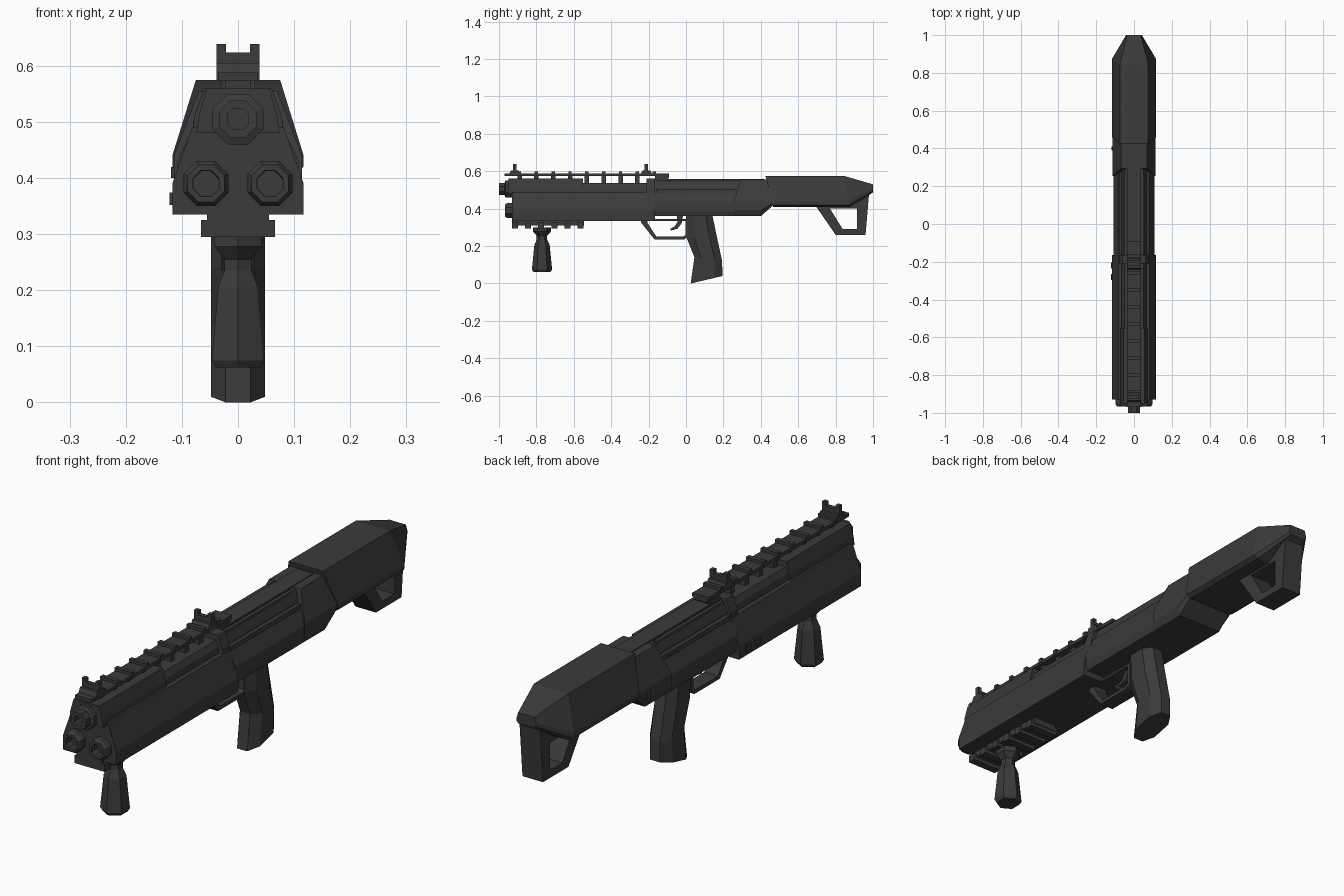
import bpy, bmesh, math

cube = bpy.data.objects.get("Cube")
if cube:
    bpy.data.objects.remove(cube, do_unlink=True)

gunmetal = bpy.data.materials.new("dark_gunmetal")
gunmetal.use_nodes = True
COLOR = (0.043, 0.043, 0.043, 1)
gunmetal.diffuse_color = COLOR
shader = gunmetal.node_tree.nodes["Principled BSDF"]
shader.inputs["Base Color"].default_value = COLOR
shader.inputs["Roughness"].default_value = 0.7


def finish(name, bm):
    bmesh.ops.recalc_face_normals(bm, faces=bm.faces[:])
    mesh = bpy.data.meshes.new(name)
    bm.to_mesh(mesh)
    bm.free()
    mesh.materials.append(gunmetal)
    obj = bpy.data.objects.new(name, mesh)
    bpy.context.collection.objects.link(obj)
    return obj


def loft(name, rings, close=False):
    """Skin a list of equal-length point rings; cap the ends or join them."""
    bm = bmesh.new()
    vs = [[bm.verts.new(p) for p in ring] for ring in rings]
    n = len(vs[0])
    for a, b in zip(vs, vs[1:] + vs[:1] if close else vs[1:]):
        for i in range(n):
            j = (i + 1) % n
            bm.faces.new((a[i], a[j], b[j], b[i]))
    if not close:
        bm.faces.new(vs[0])
        bm.faces.new(vs[-1])
    return finish(name, bm)


def hull(name, *stations):
    """Loft mirrored half sections of (x, z); y is a number or a rule of z."""
    rings = []
    for y, half in stations:
        full = half + [(-x, z) for x, z in reversed(half)]
        rings.append([(x, y(z) if callable(y) else y, z) for x, z in full])
    return loft(name, rings)


def plate(name, profile, half):
    """Extrude a side profile of (y, z) across the width."""
    return loft(name, [[(x, y, z) for y, z in profile] for x in (-half, half)])


def frame(name, outer, inner, half):
    """Side frame with an opening."""
    return loft(name, [[(x, y, z) for y, z in loop] for x, loop in
                       ((-half, outer), (half, outer), (half, inner), (-half, inner))], True)


def box(name, x0, x1, y0, y1, z0, z1):
    return loft(name, [[(x, y0, z0), (x, y1, z0), (x, y1, z1), (x, y0, z1)] for x in (x0, x1)])


def barrel(name, x, z, profile):
    """Octagonal lathe along y from (flat radius, y) pairs."""
    rings = []
    for r, y in profile:
        r /= math.cos(math.pi / 8)
        rings.append([(x + r * math.cos(math.pi * (k + .5) / 4), y,
                       z + r * math.sin(math.pi * (k + .5) / 4)) for k in range(8)])
    return loft(name, rings)


# Forward body
body = [(.117, .335), (.117, .39), (.082, .49)]
hull("fore_body", (-.93, body), (-.165, body))
cover = [(.074, .48), (.07, .51), (.056, .56)]
hull("barrel_cover", (-.95, cover), (-.55, cover))
sleeve = [(.066, .48), (.062, .515), (.05, .537)]
hull("upper_sleeve", (-.56, sleeve), (-.16, sleeve))
collar = [(.082, .48), (.078, .51), (.06, .56)]
hull("receiver_collar", (-.21, collar), (-.165, collar))

# Three hollow octagonal muzzles
barrel("top_muzzle", 0, .505, [(.045, -.9), (.045, -.965), (.033, -.97), (.033, -1),
                               (.019, -1), (.019, -.9)])
for side, x in (("left", .057), ("right", -.057)):
    barrel(side + "_muzzle", x, .39, [(.04, -.9), (.04, -.955), (.033, -.967),
                                      (.023, -.967), (.021, -.88)])

# Receiver
lower = [(.1, .36), (.108, .385), (.108, .43), (.082, .485)]
hull("receiver_lower", (-.17, lower), (.32, lower))
upper = [(.068, .48), (.064, .51), (.05, .55)]
hull("receiver_upper", (-.17, upper), (.32, upper))
box("receiver_top_strip", -.036, .036, -.2, .42, .54, .558)
for side, s in (("left", 1), ("right", -1)):
    box(side + "_receiver_rib", s * .04, s * .054, -.16, .26, .53, .553)
    box(side + "_side_rod", s * .06, s * .08, -.16, .28, .482, .502)

# Rear block, slanted at the front and tapering up below
block = [(.1, .36), (.114, .39), (.114, .44), (.07, .555)]
rise = [(.1, .42), (.113, .43), (.113, .44), (.07, .555)]
hull("rear_block", (lambda z: .255 + max(z - .47, 0) * .45, block),
     (.40, block), (.468, rise))

# Stock with tapered butt
stock = [(.1, .408), (.117, .42), (.117, .44), (.075, .575)]
tip = [(.035, .487), (.042, .495), (.042, .51), (.036, .53)]
hull("stock", (lambda z: .425 + (.575 - z) * .25, stock),
     (lambda z: .875 - (z - .41) * .18, stock), (1, tip))
frame("stock_loop",
      [(.69, .42), (.80, .26), (.96, .26), (.98, .495)],
      [(.77, .40), (.838, .29), (.915, .29), (.915, .40)], .045)

# Pistol grip: chamfered rings from front edge to back edge
rings = []
for yf, zf, yb, zb in ((.0, .37, .14, .37), (.005, .24, .165, .25),
                       (.045, .14, .193, .12), (.025, .0, .195, .04)):
    d = [(.022, 0), (.048, .25), (.048, .75), (.022, 1)]
    d += [(-x, t) for x, t in reversed(d)]
    rings.append([(x, yf + (yb - yf) * t, zf + (zb - zf) * t) for x, t in d])
loft("pistol_grip", rings)

# Trigger and guard
frame("trigger_guard",
      [(-.24, .345), (-.24, .325), (-.168, .235), (-.01, .235), (.01, .25), (.01, .345)],
      [(-.205, .335), (-.205, .322), (-.158, .25), (-.016, .25), (-.004, .258), (-.004, .335)],
      .03)
plate("trigger", [(-.05, .37), (-.045, .33), (-.06, .305), (-.085, .292), (-.08, .283),
                  (-.045, .293), (-.022, .325), (-.015, .37)], .012)

# Lower rail and teeth
box("lower_rail", -.055, .055, -.93, -.545, .31, .34)
for i in range(6):
    y = -.915 + i * .07
    box("lower_rail_tooth", -.066, .066, y - .015, y + .017, .295, .325)

# Six-sided vertical foregrip
rings = []
for r, z in ((.048, .3), (.048, .278), (.028, .255), (.028, .235), (.041, .205),
             (.054, .075), (.046, .062)):
    rings.append([(r * math.sin(math.pi * k / 3), -.77 - r * math.cos(math.pi * k / 3), z)
                  for k in range(6)])
loft("foregrip", rings)

# Upper rail, teeth, risers and sights
box("upper_rail", -.036, .036, -.97, -.09, .574, .588)
plate("rail_rear_mount", [(-.165, .55), (-.11, .55), (-.09, .565), (-.09, .588), (-.165, .588)], .03)
for i in range(9):
    y = -.89 + i * .09
    box("upper_rail_tooth", -.038, .038, y - .009, y + .009, .58, .6)
    if y < -.18:
        box("rail_riser", -.022, .022, y - .012, y + .012, .53, .58)
notch = [(.038, .575), (.038, .639), (.021, .639), (.021, .624)]
for name, y in (("front_sight", -.915), ("rear_sight", -.212)):
    hull(name, (y - .009, notch), (y + .009, notch))
    plate(name + "_base", [(y - .035, .575), (y + .035, .575), (y + .02, .605), (y - .02, .605)], .038)

# Control pins on the right side
for y in (-.28, -.22):
    box("control_button", -.122, -.11, y - .016, y + .016, .352, .374)
box("rear_button", -.119, -.105, .39, .41, .4, .42)
